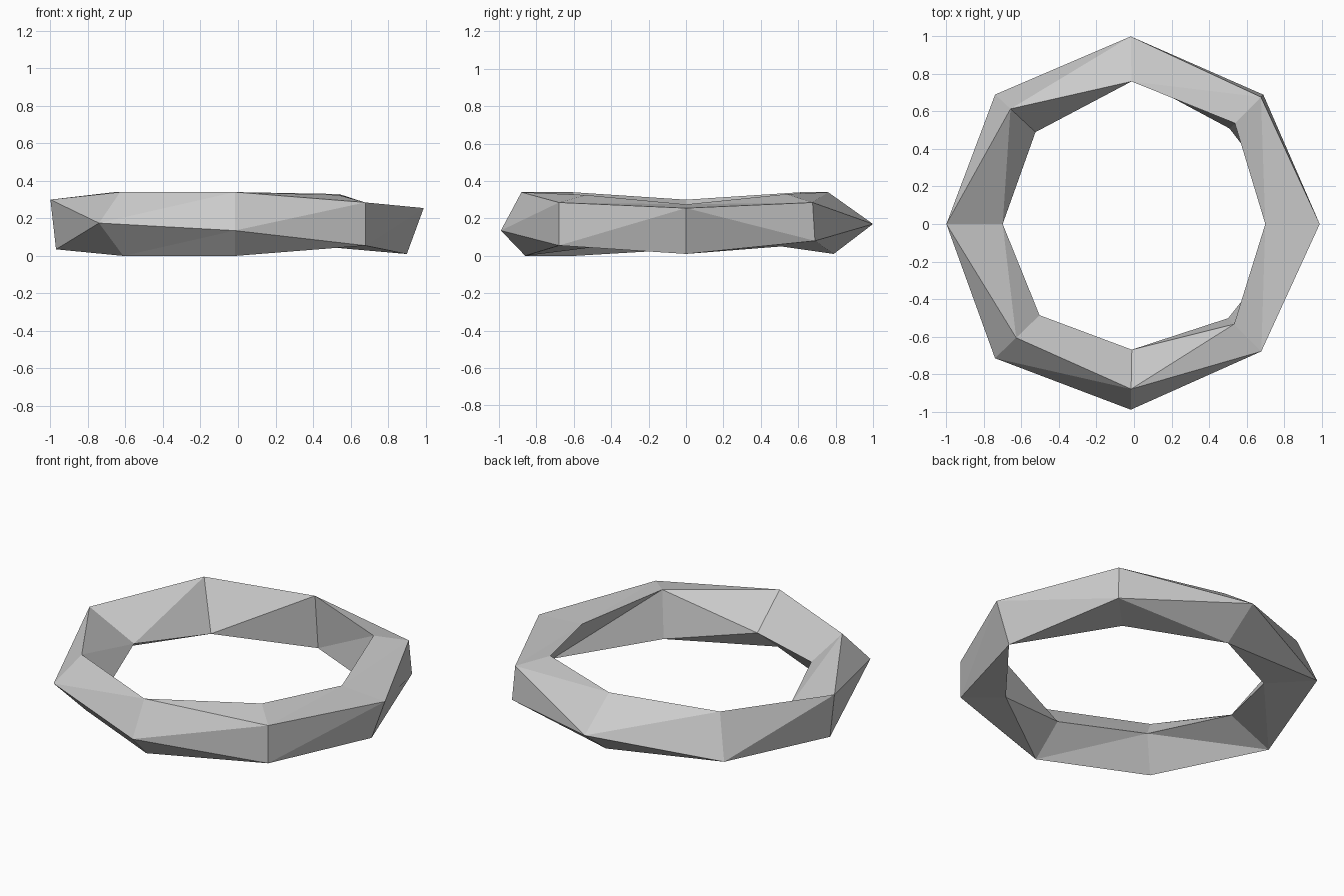
import bpy, bmesh, math
from mathutils import Vector

cube = bpy.data.objects.get("Cube")
if cube:
    bpy.data.objects.remove(cube, do_unlink=True)

# Cross-sections around the ring: angle, corner points (radius, height),
# corner order along the four strips, and whether the next strip's diagonal flips
SECTIONS = [
    (315, [(.96, .055), (.71, .045), (.755, .325), (.96, .285)], "0123", False),
    (0,   [(.90, .01), (.70, .275), (.99, .255)], "0012", True),
    (45,  [(.975, .08), (.72, .05), (.76, .33), (.957, .285)], "0123", False),
    (91,  [(.79, .01), (.76, .34), (1.0, .17)], "0012", False),
    (137, [(.718, .075), (.90, .34), (1.012, .085)], "0012", False),
    (180, [(.97, .035), (.70, .155), (1.0, .30)], "0120", True),
    (224, [(.85, .0), (.70, .18), (.873, .34), (1.03, .175)], "0123", False),
    (269, [(.86, .0), (.67, .155), (.88, .34), (.99, .135)], "0123", False),
]

bm = bmesh.new()
rings, flips = [], []
for angle, points, order, flip in SECTIONS:
    a = math.radians(angle)
    verts = [bm.verts.new(Vector((r * math.cos(a), r * math.sin(a), z)))
             for r, z in points]
    rings.append([verts[int(c)] for c in order])
    flips.append(flip)

# The ring closes on itself with a quarter twist
rings.append(rings[0][1:] + rings[0][:1])


def triangle(*verts):
    if len(set(verts)) == 3:
        bm.faces.new(verts)


# Bridge neighbouring sections with triangles
for a, b, flip in zip(rings, rings[1:], flips):
    for i in range(4):
        j = (i + 1) % 4
        if flip:
            triangle(a[i], a[j], b[j])
            triangle(a[i], b[j], b[i])
        else:
            triangle(a[i], a[j], b[i])
            triangle(a[j], b[j], b[i])

bmesh.ops.recalc_face_normals(bm, faces=bm.faces[:])
mesh = bpy.data.meshes.new("faceted_ring")
bm.to_mesh(mesh)
bm.free()

# Plain grey surface
grey = bpy.data.materials.new("light_grey")
grey.use_nodes = True
colour = (.6, .6, .6, 1)
grey.diffuse_color = colour
grey.node_tree.nodes["Principled BSDF"].inputs["Base Color"].default_value = colour
mesh.materials.append(grey)

ring = bpy.data.objects.new("faceted_ring", mesh)
bpy.context.collection.objects.link(ring)
